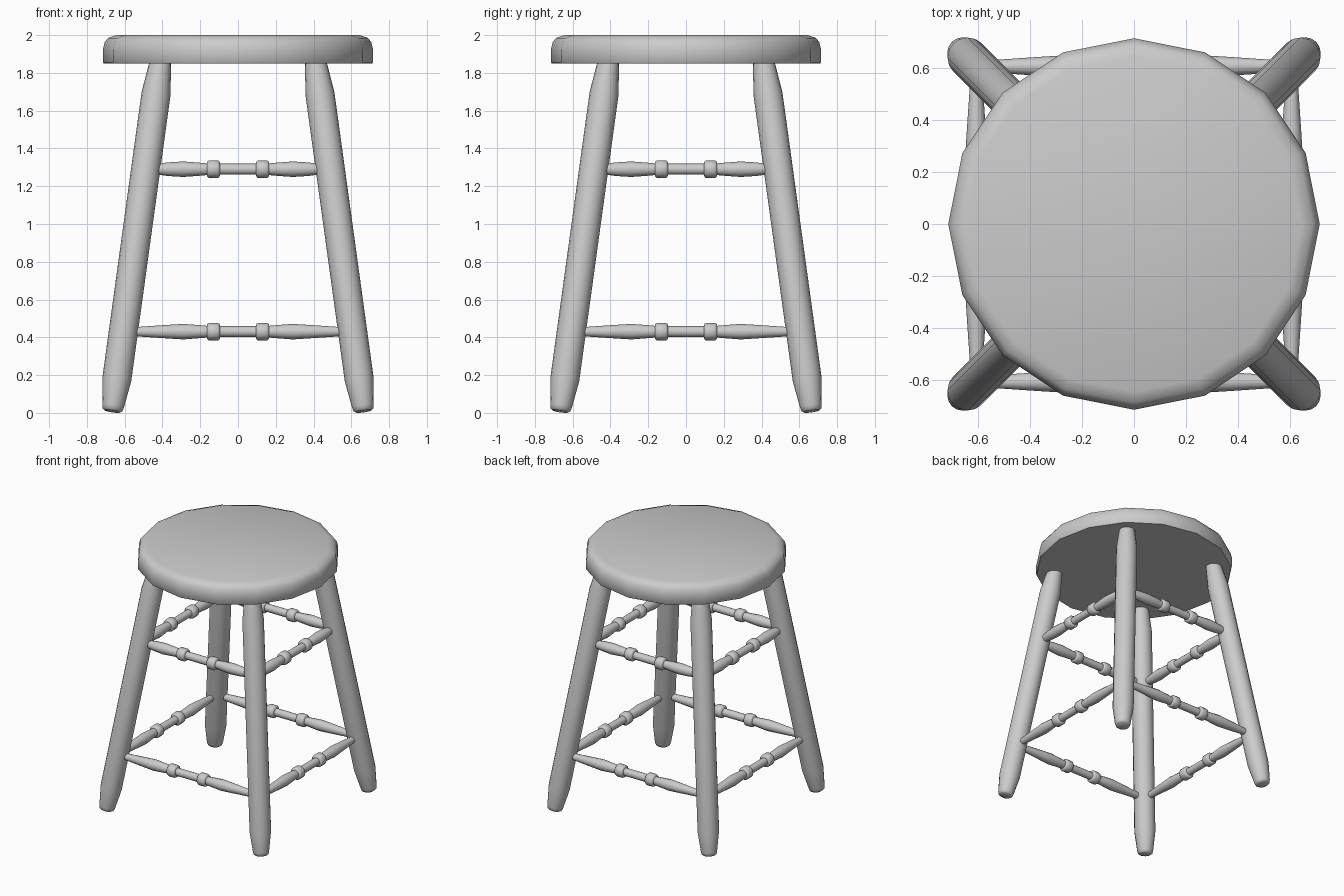
import bpy, bmesh, math
from mathutils import Vector

if "Cube" in bpy.data.objects:
    bpy.data.objects.remove(bpy.data.objects["Cube"])


def lathe(name, profile, sides, start, axis, angle=40, turn=0.0):
    """Spin (radius, distance) pairs around an axis line and cap both ends."""
    bm = bmesh.new()
    rings = []
    for r, d in profile:
        rings.append([bm.verts.new((r * math.cos(turn + 2 * math.pi * i / sides),
                                    r * math.sin(turn + 2 * math.pi * i / sides), d))
                      for i in range(sides)])
    for a, b in zip(rings, rings[1:]):
        for i in range(sides):
            j = (i + 1) % sides
            bm.faces.new((a[i], a[j], b[j], b[i]))
    bm.faces.new(rings[0][::-1])
    bm.faces.new(rings[-1])
    rot = Vector((0, 0, 1)).rotation_difference(Vector(axis).normalized())
    for v in bm.verts:
        v.co = rot @ v.co + Vector(start)
    mesh = bpy.data.meshes.new(name)
    bm.to_mesh(mesh)
    bm.free()
    obj = bpy.data.objects.new(name, mesh)
    bpy.context.collection.objects.link(obj)
    bpy.ops.object.select_all(action='DESELECT')
    obj.select_set(True)
    bpy.context.view_layer.objects.active = obj
    bpy.ops.object.shade_smooth_by_angle(angle=math.radians(angle))
    return obj


# Leg centre line: distance from the middle in x and y at a given height
FOOT, SLOPE = 0.666, 0.1374


def leg_offset(z):
    return FOOT - SLOPE * z


# Seat: sixteen-sided disc with a rounded upper edge
lathe("seat", [(0.71, 1.85), (0.715, 1.856), (0.715, 1.925), (0.706, 1.962),
               (0.688, 1.985), (0.645, 2.0)], 16, (0, 0, 0), (0, 0, 1))

# Four splayed legs, tapered at both ends
k = math.sqrt(1 + 2 * SLOPE ** 2)
leg_profile = [(0.042, 0.0), (0.053, 0.008), (0.058, 0.028), (0.077, 0.17 * k),
               (0.077, 1.68 * k), (0.056, 1.86 * k)]
for fb, sy in (("front", -1), ("back", 1)):
    for lr, sx in (("left", -1), ("right", 1)):
        z0 = 0.008
        o = leg_offset(z0)
        lathe(f"{fb}_{lr}_leg", leg_profile, 16, (sx * o, sy * o, z0),
              (-sx * SLOPE, -sy * SLOPE, 1))

# Turned stretchers: two beads around the middle, tapering into the legs
for level, z, end_r in (("lower", 0.43, 0.022), ("upper", 1.29, 0.024)):
    o = leg_offset(z)
    half = [(0.029, 0.095), (0.041, 0.098), (0.047, 0.106), (0.047, 0.154),
            (0.041, 0.162), (0.031, 0.165), (0.035, 0.21), (0.041, 0.29),
            (0.036, 0.37), (end_r, o - 0.03)]
    profile = [(r, -d) for r, d in reversed(half)] + half
    for side, pos, axis in (("front", (0, -o, z), (1, 0, 0)),
                            ("back", (0, o, z), (1, 0, 0)),
                            ("left", (-o, 0, z), (0, 1, 0)),
                            ("right", (o, 0, z), (0, 1, 0))):
        lathe(f"{level}_{side}_stretcher", profile, 12, pos, axis)
